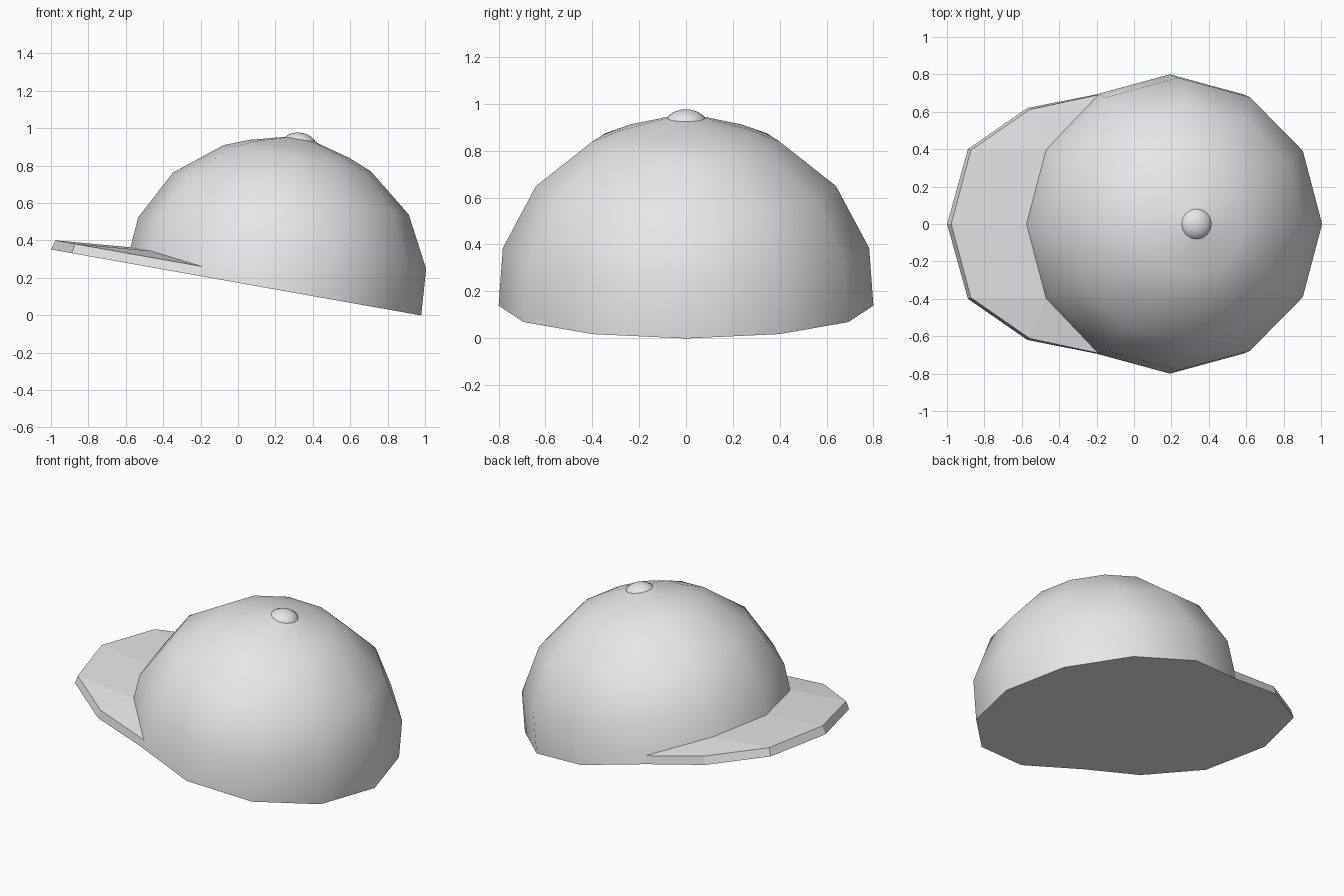
import bpy, bmesh, math
from mathutils import Matrix, Vector

if "Cube" in bpy.data.objects:
    bpy.data.objects.remove(bpy.data.objects["Cube"])

# The whole cap leans back about 10 degrees
TILT = Matrix.Translation((0.192, 0, 0.139)) @ Matrix.Rotation(math.radians(10.1), 4, 'Y')

mat = bpy.data.materials.new("light grey cloth")
mat.diffuse_color = (0.8, 0.8, 0.8, 1)
mat.use_nodes = True
mat.node_tree.nodes["Principled BSDF"].inputs["Base Color"].default_value = mat.diffuse_color


def finish(name, bm, smooth):
    bmesh.ops.recalc_face_normals(bm, faces=bm.faces)
    bm.transform(TILT)
    me = bpy.data.meshes.new(name)
    bm.to_mesh(me)
    bm.free()
    me.materials.append(mat)
    ob = bpy.data.objects.new(name, me)
    bpy.context.collection.objects.link(ob)
    if smooth:
        bpy.ops.object.select_all(action='DESELECT')
        ob.select_set(True)
        bpy.context.view_layer.objects.active = ob
        bpy.ops.object.shade_smooth_by_angle(angle=math.radians(50))
    return ob


def lathe(name, profile, top, sides):
    """Stack of rings closed by a flat base and a top point."""
    bm = bmesh.new()
    rings = [[bm.verts.new((r * math.cos(2 * math.pi * i / sides),
                            r * math.sin(2 * math.pi * i / sides), h))
              for i in range(sides)] for r, h in profile]
    tip = bm.verts.new((0, 0, top))
    bm.faces.new(rings[0])
    for i in range(sides):
        j = (i + 1) % sides
        for a, b in zip(rings, rings[1:]):
            bm.faces.new((a[i], a[j], b[j], b[i]))
        bm.faces.new((rings[-1][i], rings[-1][j], tip))
    return finish(name, bm, True)


# Crown and top button
lathe("crown", [(0.80, 0), (0.782, 0.25), (0.64, 0.519), (0.40, 0.711),
                (0.272, 0.762), (0.085, 0.812)], 0.822, 12)
lathe("top_button", [(0.083, 0.808), (0.076, 0.822), (0.052, 0.838), (0.025, 0.847)], 0.849, 16)

# Brim: inner edge follows the crown, outer edge tapers into its sides
def mirrored(half):
    return half + [(x, -y, z) for x, y, z in reversed(half[:-1])]


def ring(r, deg, h):
    return (r * math.cos(math.radians(deg)), r * math.sin(math.radians(deg)), h)


bm = bmesh.new()
make = lambda half: [bm.verts.new(p) for p in mirrored(half)]
inner_top = make([ring(0.797, 120, 0.052), ring(0.794, 150, 0.086), ring(0.794, 180, 0.086)])
inner_low = make([ring(0.80, d, 0) for d in (120, 150, 180)])
outer_top = make([(-0.77, 0.612, 0.052), (-1.09, 0.394, 0.052), (-1.197, 0, 0.052)])
outer_low = make([(-0.774, 0.62, 0), (-1.097, 0.40, 0), (-1.21, 0, 0)])

bm.faces.new((inner_top[0], inner_top[1], outer_top[0]))
bm.faces.new((inner_top[1], outer_top[1], outer_top[0]))
bm.faces.new((inner_top[1], inner_top[2], outer_top[2], outer_top[1]))
bm.faces.new((inner_top[2], inner_top[3], outer_top[3], outer_top[2]))
bm.faces.new((inner_top[3], outer_top[4], outer_top[3]))
bm.faces.new((inner_top[3], inner_top[4], outer_top[4]))
bm.faces.new(inner_low + outer_low[::-1])
rim_top = [inner_top[0]] + outer_top + [inner_top[4]]
rim_low = [inner_low[0]] + outer_low + [inner_low[4]]
for i in range(len(rim_top) - 1):
    bm.faces.new((rim_low[i], rim_low[i + 1], rim_top[i + 1], rim_top[i]))
for i in range(4):
    bm.faces.new((inner_low[i], inner_low[i + 1], inner_top[i + 1], inner_top[i]))
finish("brim", bm, False)
